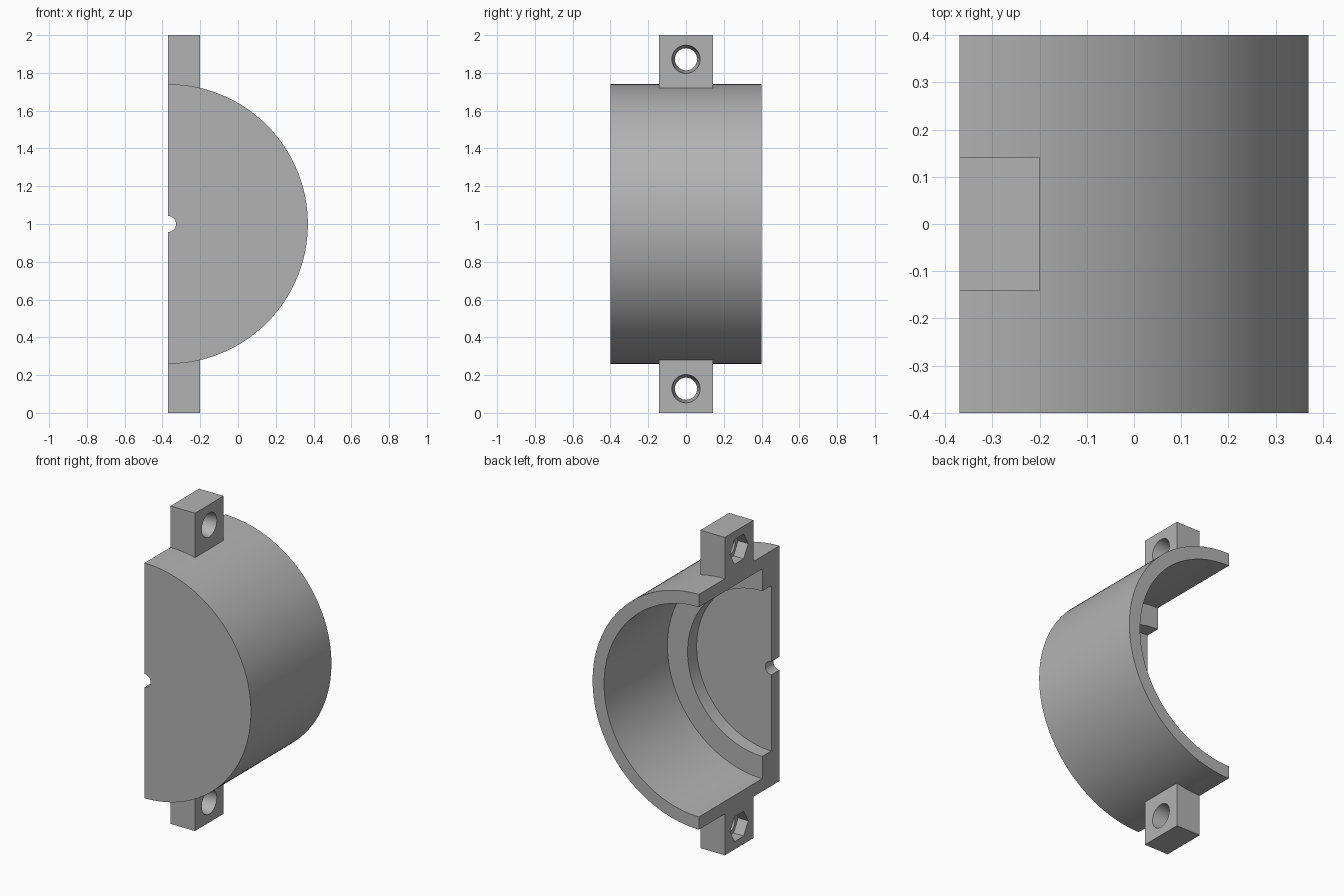
import bpy
from math import radians
from mathutils import Matrix

if "Cube" in bpy.data.objects:
    bpy.data.objects.remove(bpy.data.objects["Cube"], do_unlink=True)

FLAT = -0.37      # x of the open split plane, where the cylinder axis lies
AXIS = 1.0        # height of the axis
RADIUS = 0.74

grey = bpy.data.materials.new("plain grey")
grey.use_nodes = True
COLOUR = (0.45, 0.45, 0.45, 1)
grey.diffuse_color = COLOUR
grey.node_tree.nodes["Principled BSDF"].inputs["Base Color"].default_value = COLOUR


def finish(name):
    """Name the new object, bake its transform and give it the material."""
    ob = bpy.context.object
    ob.name = name
    bpy.ops.object.transform_apply(location=True, rotation=True, scale=True)
    ob.data.materials.append(grey)
    return ob


def box(name, low, high):
    centre = [(a + b) / 2 for a, b in zip(low, high)]
    bpy.ops.mesh.primitive_cube_add(size=1, location=centre)
    bpy.context.object.scale = [b - a for a, b in zip(low, high)]
    return finish(name)


def rod_y(name, radius, y0, y1, sides=128):
    """Cylinder along the main axis."""
    bpy.ops.mesh.primitive_cylinder_add(
        vertices=sides, radius=radius, depth=y1 - y0,
        location=(FLAT, (y0 + y1) / 2, AXIS), rotation=(radians(90), 0, 0))
    return finish(name)


def rod_x(name, r0, r1, x0, x1, z, sides):
    """Tapered rod along x, from radius r0 at x0 to r1 at x1."""
    bpy.ops.mesh.primitive_cone_add(
        vertices=sides, radius1=r0, radius2=r1, depth=x1 - x0,
        location=((x0 + x1) / 2, 0, z), rotation=(0, radians(90), 0))
    return finish(name)


def combine(target, tool, operation):
    mod = target.modifiers.new(operation.title(), "BOOLEAN")
    mod.operation, mod.object, mod.solver = operation, tool, "EXACT"
    bpy.context.view_layer.objects.active = target
    bpy.ops.object.modifier_apply(modifier=mod.name)
    bpy.data.objects.remove(tool, do_unlink=True)


# Half shell: closed front wall, stepped bore, open back
shell = rod_y("half_shell", RADIUS, -0.4, 0.4)
combine(shell, rod_y("cavity", 0.66, -0.23, 0.6), "DIFFERENCE")
combine(shell, rod_y("step_bore", 0.52, -0.32, 0.5), "DIFFERENCE")
combine(shell, rod_y("wire_notch", 0.042, -0.6, 0.6, 32), "DIFFERENCE")

# Remove the other half
combine(shell, box("split", (FLAT - 1, -1, -1), (FLAT, 1, 3)), "DIFFERENCE")

# Screw lugs at both ends, with a tapered hole and a hexagonal nut pocket
for side in (1, -1):
    z0, z1 = sorted((AXIS + side * 0.7, AXIS + side))
    hole = AXIS + side * 0.872
    lug = box("lug", (FLAT, -0.142, z0), (-0.2, 0.142, z1))
    combine(shell, lug, "UNION")
    taper = rod_x("screw_hole", 0.044, 0.075, FLAT - 0.02, -0.199, hole, 48)
    combine(shell, taper, "DIFFERENCE")
    pocket = rod_x("nut_pocket", 0.09, 0.09, FLAT - 0.1, FLAT + 0.07, hole, 6)
    # Turn the pocket so that its corners point along y
    pocket.data.transform(Matrix.Translation((0, 0, hole))
                          @ Matrix.Rotation(radians(30), 4, "X")
                          @ Matrix.Translation((0, 0, -hole)))
    corners = max(v.co.y for v in pocket.data.vertices)
    if corners < 0.085:
        pocket.data.transform(Matrix.Translation((0, 0, hole))
                              @ Matrix.Rotation(radians(30), 4, "X")
                              @ Matrix.Translation((0, 0, -hole)))
    combine(shell, pocket, "DIFFERENCE")

# Smooth the curved walls, keep the edges crisp
bpy.ops.object.select_all(action="DESELECT")
shell.select_set(True)
bpy.context.view_layer.objects.active = shell
bpy.ops.object.shade_smooth_by_angle(angle=radians(25))
